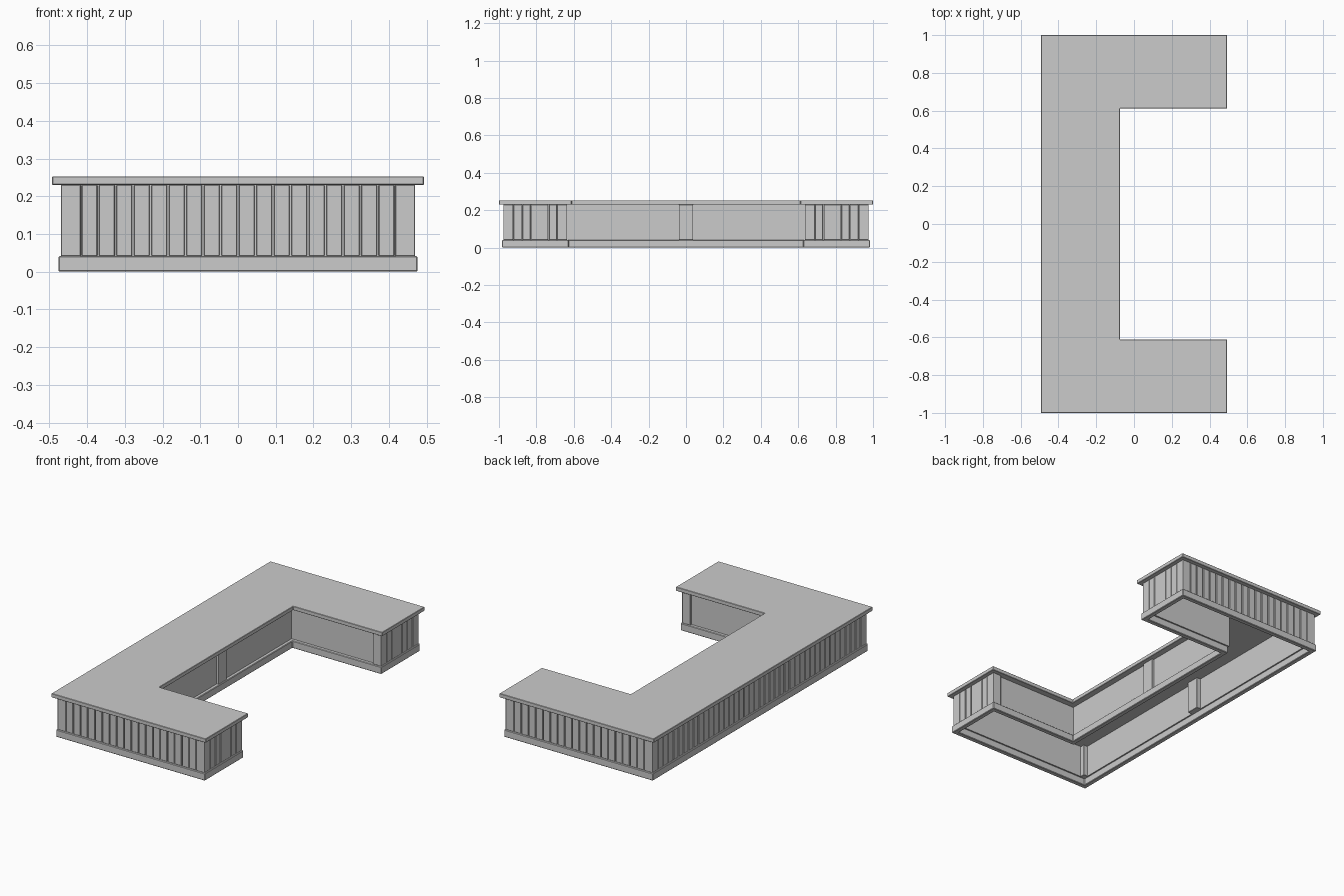
import bpy, bmesh

if "Cube" in bpy.data.objects:
    bpy.data.objects.remove(bpy.data.objects["Cube"])

Z_BASE, Z_TOP, Z_MAX = 0.042, 0.23, 0.253


def outline(d):
    """C-shaped counter outline, moved inward from the worktop edge by d."""
    x, y, xi, yi = 0.493 - d, 1 - d, -0.075 - d, 0.612 + d
    return [(-x, -y), (x, -y), (x, -yi), (xi, -yi),
            (xi, yi), (x, yi), (x, y), (-x, y)]


def finish(name, bm, bevel):
    bmesh.ops.recalc_face_normals(bm, faces=bm.faces)
    mesh = bpy.data.meshes.new(name)
    bm.to_mesh(mesh)
    bm.free()
    obj = bpy.data.objects.new(name, mesh)
    bpy.context.collection.objects.link(obj)
    if bevel:
        mod = obj.modifiers.new("soft_edges", 'BEVEL')
        mod.width, mod.segments = bevel, 1
        mod.limit_method = 'ANGLE'
    return obj


def slab(name, d, z0, z1, bevel):
    bm = bmesh.new()
    face = bm.faces.new([bm.verts.new((x, y, z0)) for x, y in outline(d)])
    res = bmesh.ops.extrude_face_region(bm, geom=[face], use_keep_orig=True)
    top = [v for v in res["geom"] if isinstance(v, bmesh.types.BMVert)]
    bmesh.ops.translate(bm, verts=top, vec=(0, 0, z1 - z0))
    finish(name, bm, bevel)


def ring(name, d0, d1, z0, z1, bevel):
    """Hollow wall following the C outline, between offsets d0 and d1."""
    bm = bmesh.new()
    loops = [[bm.verts.new((x, y, z)) for x, y in outline(d)]
             for d, z in ((d0, z0), (d0, z1), (d1, z1), (d1, z0))]
    for a, b in zip(loops, loops[1:] + loops[:1]):
        for i in range(8):
            j = (i + 1) % 8
            bm.faces.new((a[i], a[j], b[j], b[i]))
    finish(name, bm, bevel)


def boxes(name, spans, bevel=0.0015):
    """One object made of boxes, each (x0, x1, y0, y1), standing on the base."""
    bm = bmesh.new()
    for x0, x1, y0, y1 in spans:
        verts = bmesh.ops.create_cube(bm, size=1)["verts"]
        bmesh.ops.scale(bm, verts=verts, vec=(x1 - x0, y1 - y0, Z_TOP - Z_BASE))
        bmesh.ops.translate(bm, verts=verts, vec=(
            (x0 + x1) / 2, (y0 + y1) / 2, (Z_BASE + Z_TOP) / 2))
    finish(name, bm, bevel)


def planks(start, end, count, gap=0.005):
    step = (end - start) / count
    return [(start + i * step + gap / 2, start + (i + 1) * step - gap / 2)
            for i in range(count)]


# Worktop, plinth and hollow carcass
slab("worktop", 0, Z_TOP, Z_MAX, 0.002)
ring("plinth", 0.017, 0.045, 0, Z_BASE, 0.003)
ring("wall_panels", 0.036, 0.05, Z_BASE, Z_TOP, 0)

# Square posts at the outer corners and the arm ends
P = 0.053
posts = []
for s in (-1, 1):
    for x0, yo in ((-0.47, 0.977), (0.47 - P, 0.977), (0.47 - P, 0.635 + P)):
        posts.append((x0, x0 + P, *sorted((s * yo, s * (yo - P)))))
boxes("corner_posts", posts)

# Middle posts on the long walls
boxes("middle_posts", [(-0.151, -0.098, -0.038, 0.038),
                       (-0.455, -0.417, -0.038, 0.038)])

# Vertical planks on the outer sides
FACE, BACK = 0.001, 0.016
sides = [planks(-0.417, 0.417, 18), planks(-0.924, 0.924, 40)]
for s, label in ((-1, "front"), (1, "back")):
    ya, yb = sorted((s * (0.977 - FACE), s * (0.977 - BACK)))
    boxes(label + "_planks", [(a, b, ya, yb) for a, b in sides[0]])
    # Arm end: two narrow planks each side of a wide one
    edges = [0.688, 0.734, 0.829, 0.876, 0.924]
    ends = [sorted((s * (a + 0.0025), s * (b - 0.0025)))
            for a, b in zip(edges, edges[1:])]
    boxes(label + "_arm_end_planks",
          [(0.47 - BACK, 0.47 - FACE, a, b) for a, b in ends])
boxes("left_planks", [(-0.47 + FACE, -0.47 + BACK, a, b) for a, b in sides[1]])
